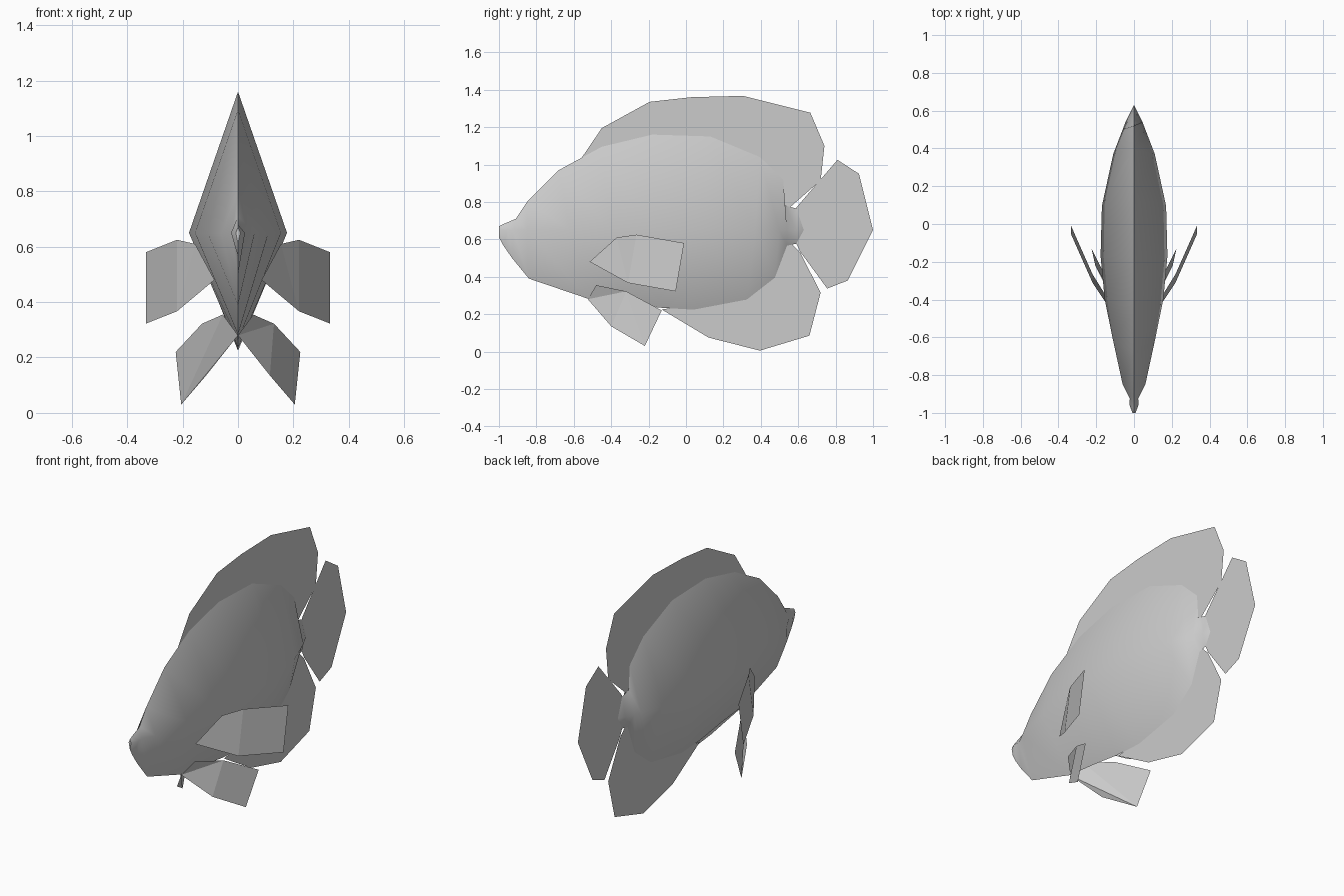
import bpy, bmesh

skin = bpy.data.materials.new("fish_grey")
skin.diffuse_color = (0.6, 0.6, 0.6, 1)


def add_object(name, bm):
    mesh = bpy.data.meshes.new(name)
    bm.to_mesh(mesh)
    bm.free()
    mesh.materials.append(skin)
    obj = bpy.data.objects.new(name, mesh)
    bpy.context.collection.objects.link(obj)
    return obj


def fin(name, points):
    bm = bmesh.new()
    face = bm.faces.new([bm.verts.new(p) for p in points])
    bmesh.ops.triangulate(bm, faces=[face])
    return add_object(name, bm)


# Body: diamond rings (ridge y, z | side y, half width | belly y, z)
rings = [
    (-1.00, 0.67, -1.00, 0.008, -1.00, 0.61),
    (-0.98, 0.68, -0.955, 0.025, -0.975, 0.565),
    (-0.91, 0.71, -0.925, 0.022, -0.93, 0.50),
    (-0.85, 0.80, -0.85, 0.06, -0.84, 0.39),
    (-0.68, 0.97, -0.62, 0.11, -0.525, 0.283),
    (-0.45, 1.095, -0.40, 0.155, -0.33, 0.262),
    (-0.18, 1.16, -0.17, 0.177, -0.145, 0.235),
    (0.13, 1.15, 0.095, 0.17, 0.04, 0.224),
    (0.395, 1.04, 0.37, 0.11, 0.325, 0.278),
    (0.52, 0.92, 0.50, 0.06, 0.475, 0.395),
    (0.53, 0.78, 0.54, 0.045, 0.54, 0.566),
    (0.59, 0.765, 0.59, 0.02, 0.59, 0.577),
]
MID_Z = 0.65
bm = bmesh.new()
loops = []
for ty, tz, sy, w, by, bz in rings:
    pts = [(0, ty, tz), (w, sy, MID_Z), (0, by, bz), (-w, sy, MID_Z)]
    loops.append([bm.verts.new(p) for p in pts])
for a, b in zip(loops, loops[1:]):
    for i in range(4):
        j = (i + 1) % 4
        bm.faces.new((a[i], a[j], b[j], b[i]))
bm.faces.new(loops[0])
tip = bm.verts.new((0, 0.63, MID_Z))
for i in range(4):
    bm.faces.new((loops[-1][i], loops[-1][(i + 1) % 4], tip))
bmesh.ops.recalc_face_normals(bm, faces=bm.faces)
body = add_object("body", bm)
bpy.context.view_layer.objects.active = body
body.select_set(True)
bpy.ops.object.shade_smooth_by_angle(angle=1.1)

# Flat fins on the centre line, as (y, z) outlines rooted inside the body
centre_fins = {
    "dorsal_fin": [(-0.555, 1.04), (-0.45, 1.195), (-0.195, 1.335), (0.03, 1.36),
                   (0.305, 1.367), (0.665, 1.277), (0.74, 1.10), (0.72, 0.915),
                   (0.56, 0.775), (0.51, 0.76), (0.48, 0.90), (0.36, 1.02),
                   (0.11, 1.12), (-0.18, 1.13), (-0.44, 1.07)],
    "tail_fin": [(0.59, 0.77), (0.81, 1.025), (0.925, 0.95), (1.0, 0.65),
                 (0.865, 0.38), (0.755, 0.337), (0.61, 0.535), (0.58, 0.60)],
    "anal_fin": [(-0.13, 0.225), (0.12, 0.075), (0.395, 0.005), (0.66, 0.085),
                 (0.72, 0.315), (0.61, 0.53), (0.56, 0.58), (0.51, 0.56),
                 (0.45, 0.41), (0.31, 0.30), (0.04, 0.25)],
}
for name, outline in centre_fins.items():
    fin(name, [(0, y, z) for y, z in outline])

# Paired fins, mirrored left and right
paired_fins = {
    "pectoral_fin": [(0.085, -0.515, 0.48), (0.155, -0.37, 0.61), (0.22, -0.265, 0.625),
                     (0.333, -0.01, 0.58), (0.333, -0.055, 0.322), (0.22, -0.31, 0.367)],
    "pelvic_fin": [(0, -0.525, 0.28), (0.055, -0.48, 0.355), (0.13, -0.32, 0.322),
                   (0.225, -0.13, 0.22), (0.205, -0.22, 0.03), (0.115, -0.40, 0.135)],
}
for name, points in paired_fins.items():
    for side, s in (("right", 1), ("left", -1)):
        fin(f"{side}_{name}", [(s * x, y, z) for x, y, z in points][::s])
